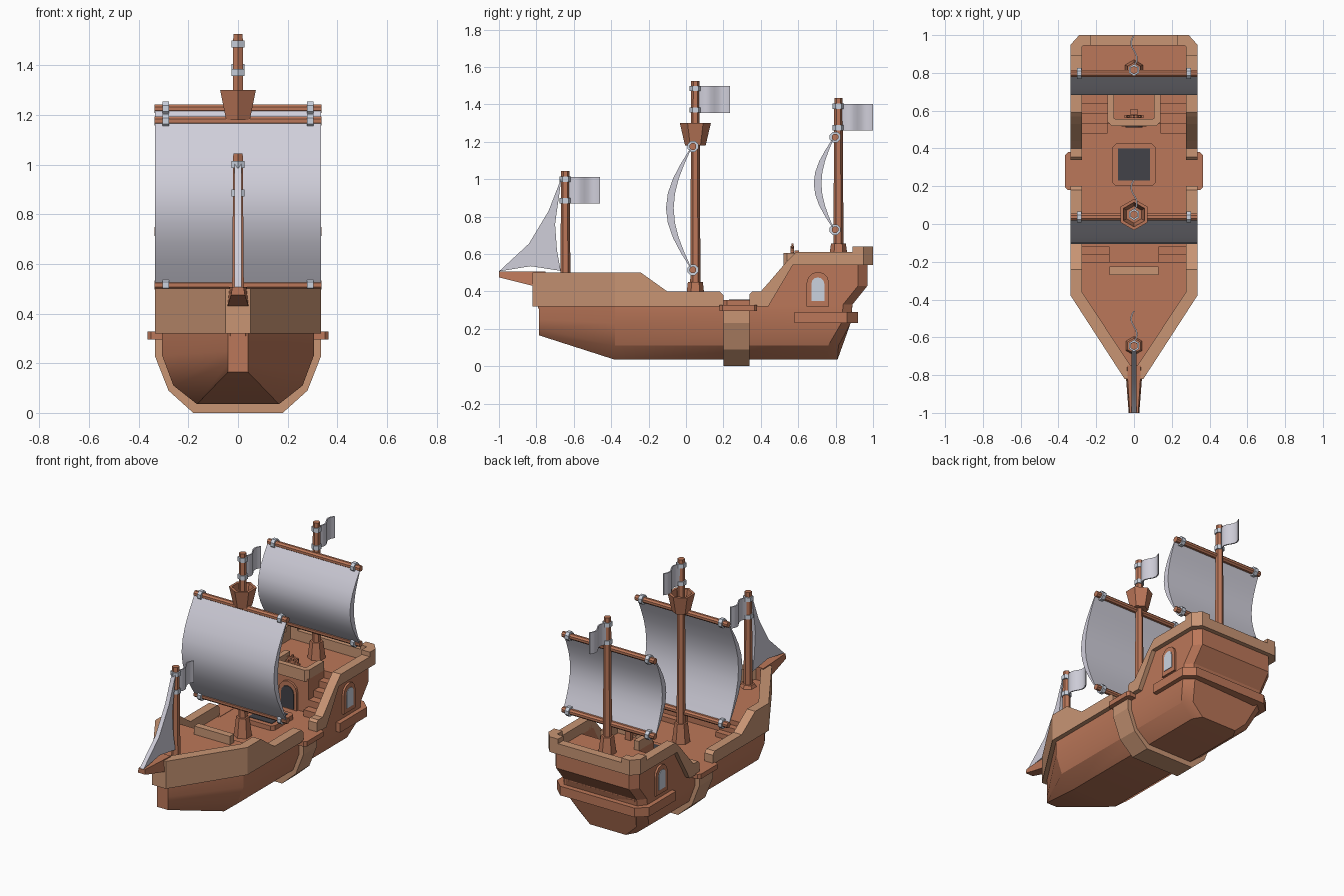
import bpy, bmesh, math
from mathutils import Vector

if "Cube" in bpy.data.objects:
    bpy.data.objects.remove(bpy.data.objects["Cube"])


def material(name, rgb):
    m = bpy.data.materials.new(name)
    m.diffuse_color = (*rgb, 1)
    m.use_nodes = True
    m.node_tree.nodes["Principled BSDF"].inputs["Base Color"].default_value = m.diffuse_color
    return m


WOOD = material("terracotta wood", (0.50, 0.185, 0.10))
TRIM = material("light wood", (0.58, 0.30, 0.175))
CLOTH = material("sail cloth", (0.63, 0.62, 0.70))
METAL = material("pale metal", (0.60, 0.65, 0.74))
DARK = material("dark opening", (0.055, 0.055, 0.065))


def loft(name, rings, mat, caps=True, mirror=False, smooth=None):
    """Skin a list of equal-length closed rings of 3D points."""
    bm = bmesh.new()
    vs = [[bm.verts.new(p) for p in r] for r in rings]
    n = len(rings[0])
    for a, b in zip(vs, vs[1:]):
        for i in range(n):
            j = (i + 1) % n
            bm.faces.new((a[i], a[j], b[j], b[i]))
    if caps:
        bm.faces.new(vs[0])
        bm.faces.new(vs[-1][::-1])
    bmesh.ops.remove_doubles(bm, verts=bm.verts, dist=1e-5)
    bmesh.ops.recalc_face_normals(bm, faces=bm.faces)
    me = bpy.data.meshes.new(name)
    bm.to_mesh(me)
    bm.free()
    me.materials.append(mat)
    ob = bpy.data.objects.new(name, me)
    bpy.context.collection.objects.link(ob)
    if mirror:
        ob.modifiers.new("mirror", 'MIRROR')
    if smooth:
        bpy.ops.object.select_all(action='DESELECT')
        ob.select_set(True)
        bpy.context.view_layer.objects.active = ob
        bpy.ops.object.shade_smooth_by_angle(angle=math.radians(smooth))
    return ob


PLACE = {'x': lambda p, d: (d, p[0], p[1]),
         'y': lambda p, d: (p[0], d, p[1]),
         'z': lambda p, d: (p[0], p[1], d)}


def prism(name, pts, axis, a, b, mat, **kw):
    return loft(name, [[PLACE[axis](p, d) for p in pts] for d in (a, b)], mat, **kw)


def box(name, x, y, z, mat, **kw):
    return prism(name, [(x[0], y[0]), (x[1], y[0]), (x[1], y[1]), (x[0], y[1])],
                 'z', z[0], z[1], mat, **kw)


def both(half):
    """Complete a right-hand outline with its left-hand mirror."""
    return half + [(-x, v) for x, v in reversed(half)]


def turned(name, y, profile, mat, sides=6, caps=True):
    """Faceted upright turning from (radius, z) pairs."""
    angs = [math.pi / 2 + math.tau * i / sides for i in range(sides)]
    return loft(name, [[(r * math.cos(a), y + r * math.sin(a), z) for a in angs]
                       for r, z in profile], mat, caps=caps)


def rod(name, x0, x1, y, z, r, mat, **kw):
    pts = [(y + r * math.cos(math.pi / 8 + i * math.pi / 4),
            z + r * math.sin(math.pi / 8 + i * math.pi / 4)) for i in range(8)]
    return prism(name, pts, 'x', x0, x1, mat, **kw)


def arch(c, z, w, h):
    arc = [(c + w * math.cos(i * math.pi / 6), z + h - w + w * math.sin(i * math.pi / 6))
           for i in range(7)]
    return [(c + w, z)] + arc + [(c - w, z)]


# hull: stations of (half width, y, z) from keel edge to deck edge
def station(w, ys, zs):
    half = list(zip(w, ys, zs))
    return half + [(-x, y, z) for x, y, z in reversed(half)]


W, Z = (0.165, 0.26, 0.305, 0.305), (0.035, 0.11, 0.23, 0.325)
loft("hull", [station((0.04,) * 4, (-0.785,) * 4, (0.165, 0.2, 0.25, 0.325)),
              station(W, (-0.38,) * 4, Z),
              station(W, (0.75, 0.76, 0.83, 0.84), Z),
              station((0.13, 0.21, 0.25, 0.25), (0.81, 0.815, 0.88, 0.89), Z)],
     WOOD, smooth=30)
prism("hull_band", both([(0.18, 0), (0.28, 0.09), (0.335, 0.23), (0.335, 0.3)]),
      'y', 0.2, 0.34, TRIM)
prism("boarding_ledge", [(0.26, 0.18), (0.35, 0.18), (0.365, 0.195), (0.365, 0.365),
                         (0.35, 0.38), (0.26, 0.38)], 'z', 0.295, 0.327, WOOD, mirror=True)
prism("stern_ledge", both([(0.335, 0.58), (0.335, 0.86), (0.27, 0.92)]), 'z', 0.23, 0.29, WOOD)

# raised stern body with cabin, side walls and stairs
loft("stern_body", [[(x, y, z) for x, y in both([(0.305, 0.69), (0.305, b - 0.05), (0.265, b)])]
                    for z, b in ((0.28, 0.885), (0.33, 0.89), (0.43, 0.97), (0.545, 0.97))], WOOD)
box("cabin", (-0.14, 0.14), (0.53, 0.7), (0.32, 0.545), WOOD)
prism("stern_side_wall", [(0.40, 0.31), (0.45, 0.35), (0.57, 0.56), (0.7, 0.56), (0.7, 0.31)],
      'x', 0.275, 0.305, WOOD, mirror=True)
for i in range(4):
    box(f"stern_step_{i+1}", (0.14, 0.28), (0.48 + 0.053 * i, 0.7),
        (0.32, 0.368 + 0.043 * i), WOOD, mirror=True)
prism("cabin_door_frame", arch(0, 0.325, 0.065, 0.18), 'y', 0.515, 0.54, WOOD)
prism("cabin_door", arch(0, 0.33, 0.045, 0.145), 'y', 0.511, 0.52, DARK)
prism("side_window_frame", arch(0.705, 0.32, 0.06, 0.185), 'x', 0.29, 0.318, WOOD, mirror=True)
prism("side_window_glass", arch(0.705, 0.35, 0.035, 0.125), 'x', 0.31, 0.322, METAL, mirror=True)

# raised bow deck with steps and a low bulwark
prism("bow_deck", both([(0.03, -0.79), (0.29, -0.37), (0.29, -0.2)]), 'z', 0.31, 0.42, WOOD)
for i in range(2):
    box(f"bow_step_{i+1}", (0.13, 0.28), (-0.21, -0.12 - 0.04 * i),
        (0.32, 0.357 + 0.032 * i), WOOD, mirror=True)
box("bow_deck_bulwark", (-0.13, 0.13), (-0.27, -0.225), (0.41, 0.475), TRIM)


# rails: outer (x, y), inner (x, y), bottom z, top z
def rail(name, rows):
    loft(name, [[(*o, b), (*o, t), (*i, t), (*i, b)] for o, i, b, t in rows], TRIM, mirror=True)


def side(y, b, t):
    return (0.335, y), (0.275, y), b, t


rail("forward_rail", [((0, -0.82), (0, -0.755), 0.32, 0.5),
                      ((0.05, -0.82), (0.015, -0.755), 0.32, 0.5),
                      ((0.335, -0.38), (0.275, -0.36), 0.32, 0.5),
                      side(-0.24, 0.32, 0.5), side(-0.1, 0.32, 0.4),
                      side(0.18, 0.32, 0.4), side(0.2, 0.32, 0.38)])
rail("aft_rail", [side(0.34, 0.32, 0.385), side(0.355, 0.32, 0.4), side(0.40, 0.32, 0.4),
                  side(0.44, 0.32, 0.445), side(0.53, 0.472, 0.55), side(0.57, 0.54, 0.592),
                  side(0.59, 0.54, 0.61), side(0.89, 0.54, 0.61), side(0.89, 0.54, 0.64),
                  ((0.335, 0.95), (0.275, 0.94), 0.54, 0.64),
                  ((0.29, 1.0), (0.265, 0.945), 0.54, 0.64),
                  ((0.23, 1.0), (0.23, 0.945), 0.54, 0.64),
                  ((0.23, 1.0), (0.23, 0.945), 0.54, 0.61),
                  ((0, 1.0), (0, 0.945), 0.54, 0.61)])
rail("cabin_rail", [((0.14, 0.69), (0.105, 0.69), 0.53, 0.605),
                    ((0.14, 0.54), (0.105, 0.56), 0.53, 0.605),
                    ((0.12, 0.52), (0.095, 0.555), 0.53, 0.605),
                    ((0, 0.52), (0, 0.555), 0.53, 0.605)])

# deck hatch
prism("hatch_frame", both([(0.095, 0.2), (0.115, 0.22), (0.115, 0.405), (0.095, 0.425)]),
      'z', 0.32, 0.355, WOOD)
box("hatch_opening", (-0.085, 0.085), (0.23, 0.4), (0.352, 0.358), DARK)

# steering wheel
box("wheel_post", (-0.02, 0.02), (0.58, 0.605), (0.54, 0.62), WOOD)
ring = [math.tau * (i + 0.5) / 8 for i in range(9)]
loft("wheel_rim", [[(r * math.cos(a), y, 0.605 + r * math.sin(a))
                    for r, y in ((0.03, 0.56), (0.042, 0.56), (0.042, 0.578), (0.03, 0.578))]
                   for a in ring], WOOD, caps=False)
for i in range(4):
    d = Vector((math.cos(i * math.pi / 4), math.sin(i * math.pi / 4)))
    s = Vector((-d.y, d.x)) * 0.005
    c = Vector((0, 0.605))
    prism(f"wheel_spoke_{i+1}", [c + d * 0.052 + s, c - d * 0.052 + s,
                                 c - d * 0.052 - s, c + d * 0.052 - s], 'y', 0.563, 0.575, WOOD)

# masts, each with two flag rings and a waving flag
for name, y, base, foot, top, flag in (("front", -0.645, 0.41, 0.44, 1.045, 0.87),
                                       ("main", 0.05, 0.32, 0.45, 1.525, 1.355),
                                       ("rear", 0.815, 0.54, 0.655, 1.435, 1.26)):
    turned(name + "_mast", y, [(0.028, base), (0.022, top)], WOOD)
    turned(name + "_mast_foot", y, [(0.055, base), (0.04, foot)], WOOD)
    for z in (flag + 0.015, flag + 0.13):
        turned(f"{name}_flag_ring_{z:.2f}", y, [(0.031, z - 0.014), (0.031, z + 0.014)], METAL)
    waves = []
    for i in range(9):
        x, fy = 0.016 * math.sin(i * math.tau / 8), y + 0.02 + 0.165 * i / 8
        waves.append([(x - 0.004, fy, flag), (x + 0.004, fy, flag),
                      (x + 0.004, fy, flag + 0.142), (x - 0.004, fy, flag + 0.142)])
    loft(name + "_flag", waves, CLOTH, smooth=40)

# crow's nest, hollow
turned("lookout_basket", 0.05, [(0.055, 1.18), (0.083, 1.3), (0.065, 1.3), (0.045, 1.2)], WOOD)

# square sails with yards and clamps
for name, y, lo, hi, depth in (("main", 0.037, 0.515, 1.175, 0.14), ("rear", 0.797, 0.73, 1.225, 0.11)):
    N = 8
    arcs = [[(y - 0.008 - o - d * math.sin(math.pi * i / N), lo + 0.01 + (hi - lo - 0.02) * i / N)
             for i in range(N + 1)] for d, o in ((depth - 0.01, 0.006), (depth - 0.045, 0))]
    prism(name + "_sail", arcs[0] + arcs[1][::-1], 'x', -0.335, 0.335, CLOTH, smooth=40)
    for end, z in (("lower", lo), ("upper", hi)):
        rod(f"{name}_{end}_yard", -0.336, 0.336, y, z, 0.019, WOOD)
        rod(f"{name}_{end}_yard_clamp", 0.277, 0.303, y, z, 0.031, METAL, mirror=True)

# bowsprit and triangular front sail
loft("bowsprit", [[(-w, y, b), (w, y, b), (w * 0.8, y, 0.506), (-w * 0.8, y, 0.506)]
                  for y, w, b in ((-0.75, 0.045, 0.42), (-0.82, 0.042, 0.43), (-1.0, 0.028, 0.475))], WOOD)
prism("front_sail", [(-0.665, 1.01), (-0.735, 0.83), (-0.84, 0.655), (-1.0, 0.507), (-0.83, 0.535),
                     (-0.67, 0.51), (-0.69, 0.62), (-0.7, 0.76)], 'x', -0.014, 0.014, CLOTH, smooth=30)
